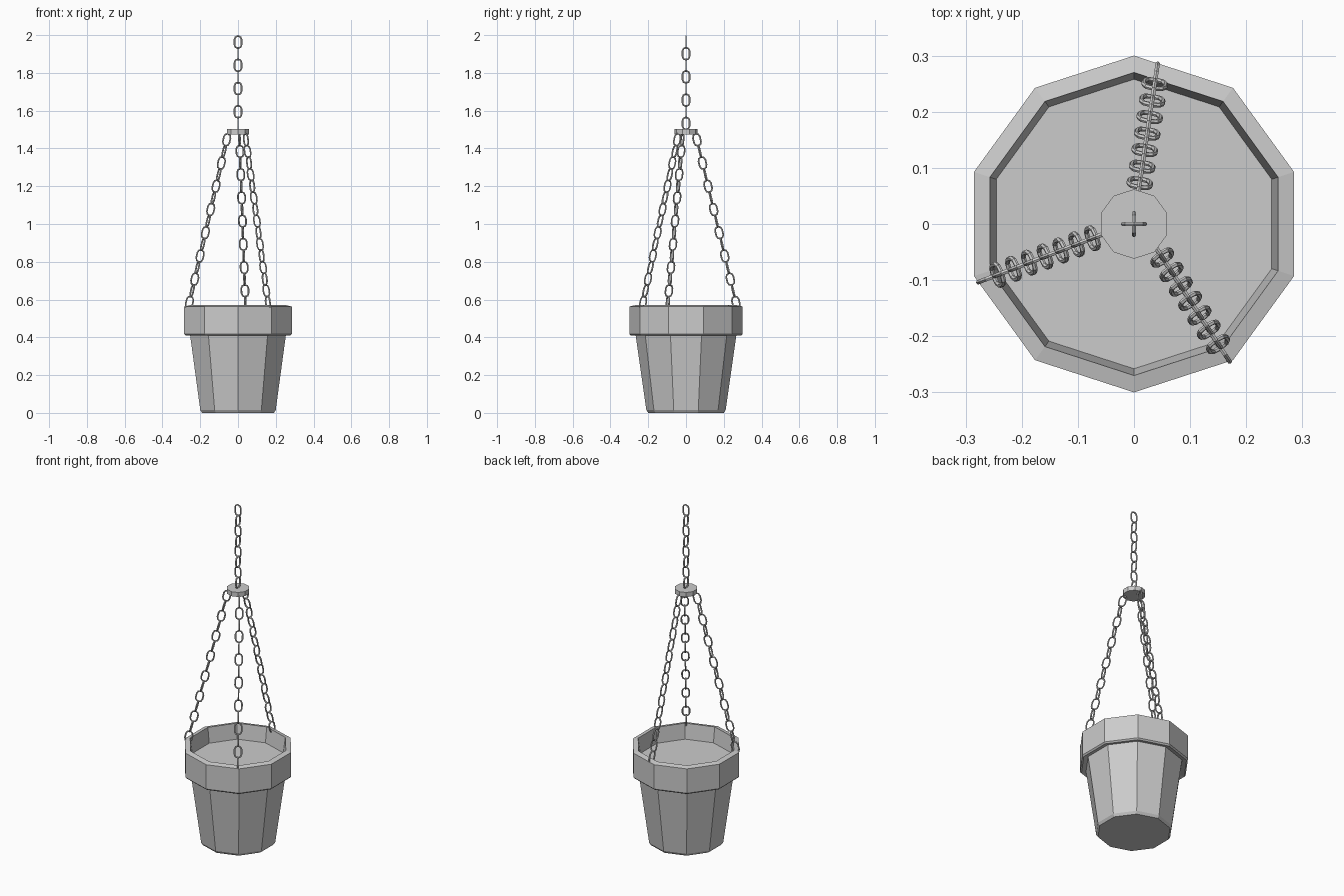
import bpy
import bmesh
from math import sin, cos, pi
from mathutils import Vector, Matrix

if "Cube" in bpy.data.objects:
    bpy.data.objects.remove(bpy.data.objects["Cube"])

SIDES = 10
COLOUR = (0.6, 0.6, 0.6, 1)

grey = bpy.data.materials.new("plain_grey")
grey.use_nodes = True
grey.diffuse_color = COLOUR
grey.node_tree.nodes["Principled BSDF"].inputs["Base Color"].default_value = COLOUR


def add_object(name, mesh, matrix=None):
    obj = bpy.data.objects.new(name, mesh)
    bpy.context.collection.objects.link(obj)
    if matrix is not None:
        obj.matrix_world = matrix
    return obj


def finish_mesh(name, bm):
    bmesh.ops.recalc_face_normals(bm, faces=bm.faces)
    mesh = bpy.data.meshes.new(name)
    bm.to_mesh(mesh)
    bm.free()
    mesh.materials.append(grey)
    return mesh


def bridge(bm, a, b):
    n = len(a)
    for i in range(n):
        j = (i + 1) % n
        bm.faces.new((a[i], a[j], b[j], b[i]))


def turned(name, profile, cap_start=True, cap_end=True):
    """Ten-sided solid from (radius, height) points, with a corner at the back."""
    bm = bmesh.new()
    rings = []
    for r, z in profile:
        angles = [pi / 2 + 2 * pi * k / SIDES for k in range(SIDES)]
        rings.append([bm.verts.new((r * cos(a), r * sin(a), z)) for a in angles])
    for a, b in zip(rings, rings[1:]):
        bridge(bm, a, b)
    if cap_start:
        bm.faces.new(rings[0][::-1])
    if cap_end:
        bm.faces.new(rings[-1])
    return add_object(name, finish_mesh(name, bm))


def link_mesh(length=0.074, width=0.047, wire=0.0045, arc=4, wire_sides=6):
    """Oval chain link lying in local XZ, long along Z."""
    bm = bmesh.new()
    bend = width / 2 - wire
    straight = length / 2 - width / 2
    rings = []
    for end in (1, -1):
        for k in range(arc + 1):
            a = pi * k / arc + (0 if end == 1 else pi)
            out = Vector((cos(a), 0, sin(a)))
            centre = out * bend + Vector((0, 0, end * straight))
            ring = []
            for s in range(wire_sides):
                t = 2 * pi * s / wire_sides
                ring.append(bm.verts.new(centre + out * wire * cos(t) + Vector((0, wire * sin(t), 0))))
            rings.append(ring)
    for i, ring in enumerate(rings):
        bridge(bm, ring, rings[(i + 1) % len(rings)])
    return finish_mesh("chain_link", bm)


LINK = link_mesh()


def chain(name, start, end, count, side):
    """Links spaced between two centres, every second one turned a quarter."""
    start, end = Vector(start), Vector(end)
    up = (end - start).normalized()
    across = up.cross(Vector(side)).normalized()
    flat = across.cross(up).normalized()
    for i in range(count):
        x = flat if i % 2 == 0 else across
        y = up.cross(x)
        frame = Matrix((x, y, up)).transposed().to_4x4()
        frame.translation = start.lerp(end, i / (count - 1))
        add_object(f"{name}_link_{i + 1}", LINK, frame)


# Tapered pot with a thick rim
turned("pot", [(0.2, 0), (0.21, 0.015), (0.267, 0.415), (0.292, 0.41), (0.3, 0.418),
               (0.3, 0.563), (0.27, 0.57), (0.258, 0.48)], cap_end=False)

# Soil surface inside the rim
turned("soil", [(0.258, 0.48)], cap_start=False)

# Small plate that joins the chains
turned("hanger_plate", [(0.062, 1.475), (0.062, 1.502)])

# Chain going up to the ceiling
chain("top_chain", (0, 0, 1.963), (0, 0, 1.533), 8, (1, 0, 0))

# Three chains from the rim to the plate
for name, low, high in (
    ("back_chain", (0.039, 0.264), (0.008, 0.058)),
    ("right_chain", (-0.257, -0.096), (-0.06, -0.02)),
    ("left_chain", (0.158, -0.227), (0.042, -0.047)),
):
    chain(name, (*low, 0.585), (*high, 1.446), 15, (*low, 0))
